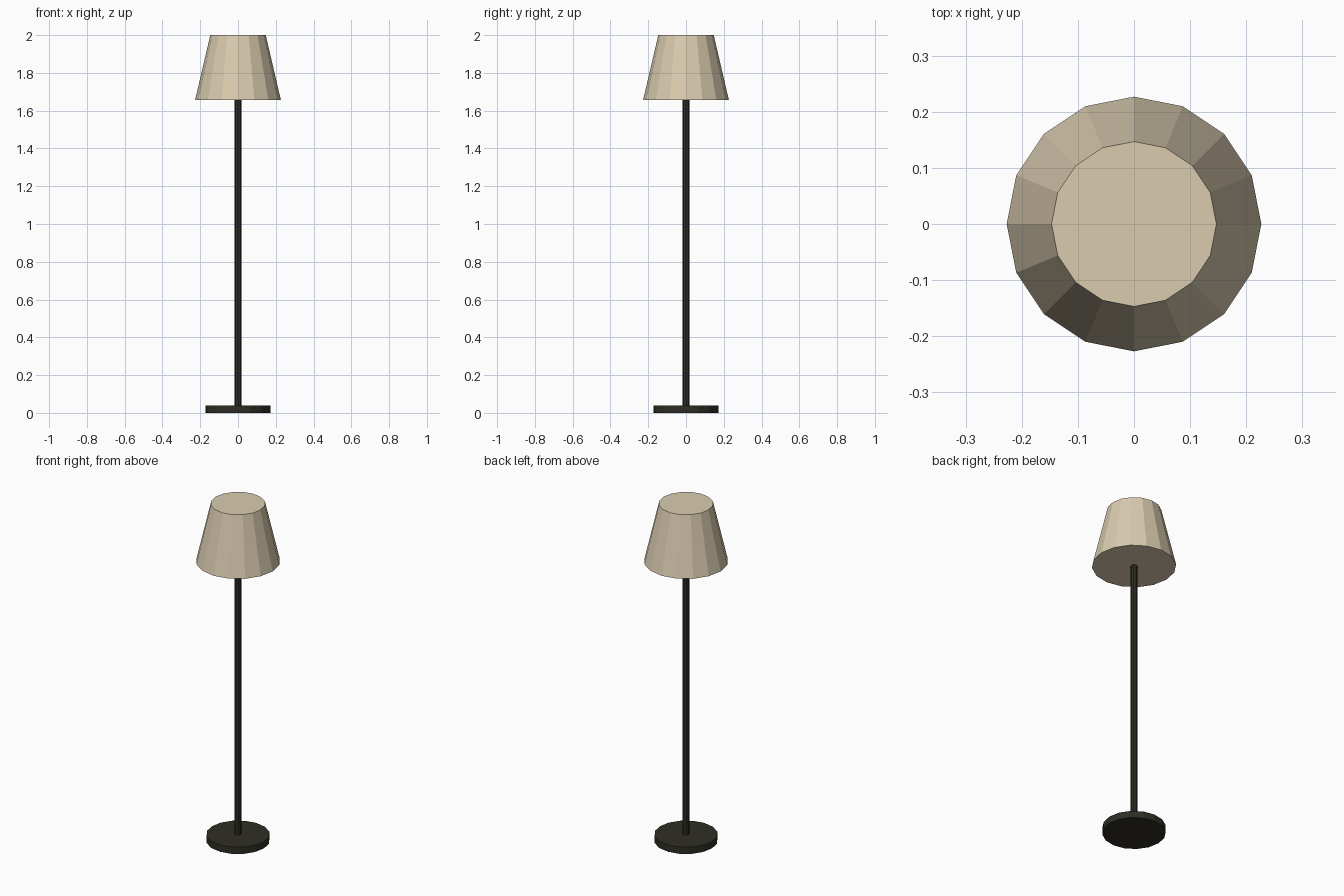
import bpy

if "Cube" in bpy.data.objects:
    bpy.data.objects.remove(bpy.data.objects["Cube"])


def material(name, rgb):
    m = bpy.data.materials.new(name)
    m.diffuse_color = (*rgb, 1.0)
    m.use_nodes = True
    m.node_tree.nodes["Principled BSDF"].inputs["Base Color"].default_value = m.diffuse_color
    return m


dark_metal = material("dark_metal", (0.028, 0.027, 0.018))
cream_fabric = material("cream_fabric", (0.70, 0.60, 0.43))


def frustum(name, sides, r_bottom, r_top, z0, z1, mat):
    """Flat-shaded capped cone section, with a corner on the x axis."""
    bpy.ops.mesh.primitive_cone_add(
        vertices=sides, radius1=r_bottom, radius2=r_top,
        depth=z1 - z0, end_fill_type='NGON', location=(0, 0, (z0 + z1) / 2))
    ob = bpy.context.object
    ob.name = name
    ob.data.materials.append(mat)
    return ob


# Weighted round foot
frustum("base", 16, 0.171, 0.171, 0.0, 0.04, dark_metal)
# Upright pole, running from the foot to the shade
frustum("pole", 8, 0.018, 0.018, 0.04, 1.66, dark_metal)
# Tapered closed shade
frustum("shade", 16, 0.227, 0.147, 1.657, 2.0, cream_fabric)
